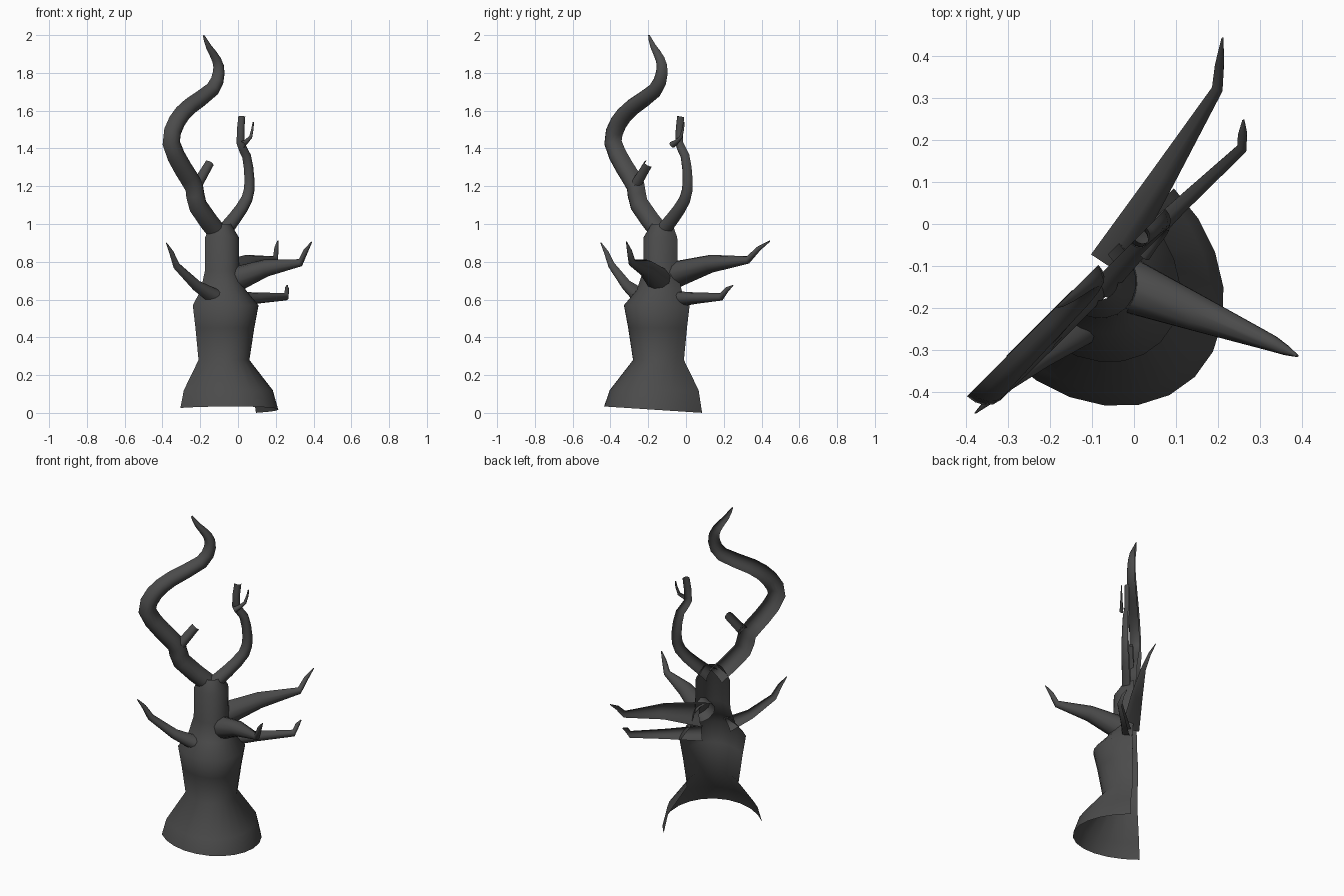
import bpy, bmesh, math
from mathutils import Vector

cube = bpy.data.objects.get("Cube")
if cube:
    bpy.data.objects.remove(cube)

bark = bpy.data.materials.new("charcoal_bark")
bark.use_nodes = True
bark.diffuse_color = (0.07, 0.07, 0.07, 1)
bark.node_tree.nodes["Principled BSDF"].inputs["Base Color"].default_value = bark.diffuse_color

UP = Vector((0, 0, 1))
FACING = Vector((1, -1, 0)).normalized()   # the side the half shells bulge towards
BULGE = 1.25                               # how much deeper than round a half shell is


def make_ring(bm, centre, tangent, radius, sides, full):
    """Circle, or bulging half ring facing FACING, square to the tangent."""
    reference = UP if full else FACING
    forward = (reference - tangent * reference.dot(tangent)).normalized()
    side = tangent.cross(forward)
    if not full:
        forward *= BULGE
    sweep_angle = math.tau if full else math.pi
    count = sides if full else sides + 1
    ring = []
    for k in range(count):
        angle = sweep_angle * (k / sides - 0.5)
        offset = forward * math.cos(angle) + side * math.sin(angle)
        ring.append(bm.verts.new(centre + offset * radius))
    return ring


def make_tube(name, centres, radii, sides=6, full=False, tangent=None):
    """Open-ended tube or half shell swept along the centres."""
    bm = bmesh.new()
    rings = []
    last = len(centres) - 1
    for i, (centre, radius) in enumerate(zip(centres, radii)):
        direction = centres[min(i + 1, last)] - centres[max(i - 1, 0)]
        direction = tangent or direction.normalized()
        rings.append(make_ring(bm, centre, direction, radius, sides, full))
    for lower, upper in zip(rings, rings[1:]):
        if full:
            lower, upper = lower + lower[:1], upper + upper[:1]
        for k in range(sides):
            bm.faces.new((lower[k], lower[k + 1], upper[k + 1], upper[k]))
    mesh = bpy.data.meshes.new(name)
    bm.to_mesh(mesh)
    bm.free()
    mesh.materials.append(bark)
    mesh.shade_smooth()
    tube = bpy.data.objects.new(name, mesh)
    bpy.context.collection.objects.link(tube)
    return tube


def smooth_path(points, steps):
    """Flowing curve through a few points."""
    padded = [points[0], *points, points[-1]]
    path = []
    for before, start, end, after in zip(padded, padded[1:], padded[2:], padded[3:]):
        leave, arrive = (end - before) / 2, (after - start) / 2
        for k in range(steps):
            t = k / steps
            bend = leave * (1 - t) - arrive * t + (end - start) * (t + t - 1)
            path.append(start.lerp(end, t) + bend * t * (1 - t))
    return path + [points[-1]]


def make_limb(name, points, depth, base, tip, power, sides=8, steps=2):
    """Limb in the diagonal plane; its radius eases from base to tip."""
    corners = [Vector((across + depth, across - depth, height)) for across, height in points]
    centres = smooth_path(corners, steps)
    last = len(centres) - 1
    radii = [base + (tip - base) * (i / last) ** power for i in range(last + 1)]
    make_tube(name, centres, radii, sides)


def make_branch(name, base, elbow, tip, radius, lift=0, sides=6, full=False):
    """Tapered side branch ending in an upturned hook."""
    base, elbow, tip = Vector(base), Vector(elbow), Vector(tip)
    middle = base.lerp(elbow, 0.5) + UP * lift
    knuckle = elbow.lerp(tip, 0.5) + UP * 0.01
    centres = [base, middle, elbow, knuckle, tip]
    radii = [radius, radius * 0.65, 0.02, 0.013, 0.003]
    make_tube(name, centres, radii, sides, full)


# Trunk: hollow half shell with flared foot, waist and shoulder
outline = [(0, 0.283), (0.12, 0.257), (0.28, 0.147), (0.45, 0.17), (0.57, 0.19),
           (0.65, 0.13), (0.75, 0.1), (0.93, 0.097), (1, 0.06)]
trunk = make_tube("trunk", [Vector((-0.105, -0.115, height)) for height, radius in outline],
                  [radius for height, radius in outline], sides=12, tangent=UP)

# Slanted foot, lower towards the back
for vertex in trunk.data.vertices:
    if vertex.co.z < 0.01:
        vertex.co.z = 0.065 * (0.09 - vertex.co.y)

# Tall winding limb and its stub
make_limb("winding_limb",
          [(-0.12, 0.95), (-0.23, 1.1), (-0.25, 1.2), (-0.31, 1.3), (-0.37, 1.43), (-0.34, 1.54),
           (-0.27, 1.62), (-0.15, 1.71), (-0.115, 1.8), (-0.125, 1.87), (-0.165, 1.94), (-0.19, 2)],
          depth=0.006, base=0.053, tip=0.004, power=3)
make_limb("winding_limb_stub", [(-0.24, 1.21), (-0.175, 1.32)],
          depth=0.02, base=0.03, tip=0.025, power=1, sides=6)

# Shorter fork limb and its twig
make_limb("fork_limb",
          [(-0.11, 0.95), (-0.045, 1.03), (0.02, 1.13), (0.035, 1.23), (0.02, 1.36),
           (-0.012, 1.43), (-0.004, 1.57)],
          depth=0.02, base=0.046, tip=0.02, power=0.6)
make_limb("fork_limb_twig", [(-0.025, 1.42), (0.02, 1.46), (0.035, 1.54)],
          depth=0.045, base=0.018, tip=0.004, power=0.7, sides=6)

# Side branches around the shoulder
make_branch("right_branch", (-0.12, -0.23, 0.61), (-0.33, -0.39, 0.78), (-0.38, -0.45, 0.9),
            radius=0.045, lift=-0.02)
make_branch("upper_back_branch", (-0.09, -0.06, 0.73), (0.19, 0.33, 0.81), (0.21, 0.445, 0.91),
            radius=0.073, lift=0.02)
make_branch("lower_back_branch", (-0.06, -0.08, 0.6), (0.25, 0.19, 0.615), (0.26, 0.25, 0.675),
            radius=0.046)
make_branch("front_branch", (-0.03, -0.14, 0.7), (0.33, -0.285, 0.795), (0.39, -0.315, 0.905),
            radius=0.07, lift=0.02, sides=10, full=True)
